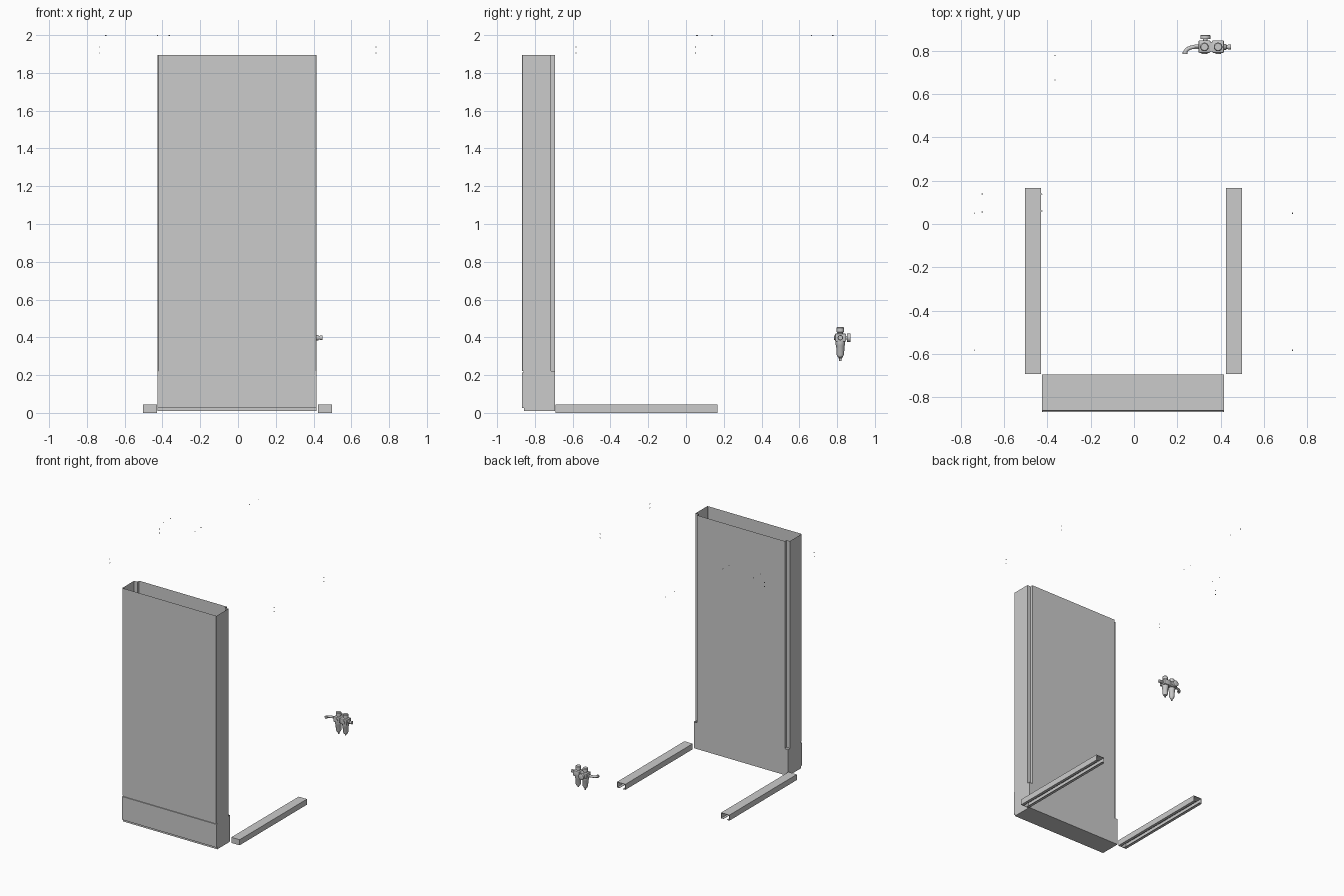
import bpy, bmesh
from math import radians
from mathutils import Vector

if "Cube" in bpy.data.objects:
    bpy.data.objects.remove(bpy.data.objects["Cube"])


def finish(name, bm, smooth=False):
    bmesh.ops.recalc_face_normals(bm, faces=bm.faces[:])
    me = bpy.data.meshes.new(name)
    bm.to_mesh(me)
    bm.free()
    ob = bpy.data.objects.new(name, me)
    bpy.context.collection.objects.link(ob)
    if smooth:
        bpy.ops.object.select_all(action='DESELECT')
        ob.select_set(True)
        bpy.context.view_layer.objects.active = ob
        bpy.ops.object.shade_smooth_by_angle(angle=radians(35))
    return ob


def stack(name, loops, floor=False, cap=False):
    """Join equal-length point loops into a sheet shell."""
    bm = bmesh.new()
    rows = [[bm.verts.new(p) for p in loop] for loop in loops]
    n = len(rows[0])
    for a, b in zip(rows, rows[1:]):
        for i in range(n):
            j = (i + 1) % n
            bm.faces.new((a[i], a[j], b[j], b[i]))
    if floor:
        bm.faces.new(rows[0])
    if cap:
        bm.faces.new(rows[-1])
    return finish(name, bm)


def box(name, x0, x1, y0, y1, z0, z1, bevel=0.0):
    bm = bmesh.new()
    bmesh.ops.create_cube(bm, size=1)
    for v in bm.verts:
        v.co = Vector(((x0 + x1) / 2 + v.co.x * (x1 - x0),
                       (y0 + y1) / 2 + v.co.y * (y1 - y0),
                       (z0 + z1) / 2 + v.co.z * (z1 - z0)))
    if bevel:
        bmesh.ops.bevel(bm, geom=bm.edges[:], offset=bevel, segments=2,
                        profile=0.5, affect='EDGES')
    return finish(name, bm, bool(bevel))


def turned(name, profile, origin, axis='Z', sides=32):
    """Solid of revolution from (radius, height) pairs along an axis."""
    bm = bmesh.new()
    rot = Vector((0, 0, 1)).rotation_difference(
        Vector({'X': (1, 0, 0), 'Y': (0, 1, 0), 'Z': (0, 0, 1)}[axis]))
    vs = [bm.verts.new((r, 0, h)) for r, h in profile]
    edges = [bm.edges.new(p) for p in zip(vs, vs[1:])]
    bmesh.ops.spin(bm, geom=vs + edges, cent=(0, 0, 0), axis=(0, 0, 1),
                   angle=radians(360), steps=sides)
    bmesh.ops.remove_doubles(bm, verts=bm.verts[:], dist=1e-5)
    for v in bm.verts:
        v.co = rot @ v.co + Vector(origin)
    return finish(name, bm, True)


# Cabinet column: base with kick recess and panel groove, notched upper shell
XL, XR, YF, YB, TOP = -0.425, 0.416, -0.868, -0.694, 1.895
levels = [(0.01, YF + 0.01), (0.027, YF + 0.01), (0.027, YF), (0.214, YF),
          (0.214, YF + 0.007), (0.223, YF + 0.007), (0.223, YF)]
stack("cabinet_base", [[(XL, f, z), (XR, f, z), (XR, YB, z), (XL, YB, z)]
                       for z, f in levels[:-1]], floor=True)
W, D, C = 0.03, 0.022, 0.003
outline = [(XL, YF + C), (XL + C, YF), (XR - C, YF), (XR, YF + C),
           (XR, YB - D), (XR - W, YB - D), (XR - W, YB),
           (XL + W, YB), (XL + W, YB - D), (XL, YB - D)]
stack("cabinet_upper_shell", [[(x, y, z) for x, y in outline] for z in (0.223, TOP)])
box("panel_seam_return", XL + C, XR - C, YF, YF + 0.007, 0.223, 0.2235)

# Floor rails: inverted lipped channels, closed at the cabinet end
T, LIP, H = 0.003, 0.022, 0.045
for side, x0, x1 in (("left", -0.504, -0.43), ("right", 0.424, 0.498)):
    prof = [(x0 + LIP, 0), (x0, 0), (x0, H), (x1, H), (x1, 0), (x1 - LIP, 0),
            (x1 - LIP, T), (x1 - T, T), (x1 - T, H - T), (x0 + T, H - T),
            (x0 + T, T), (x0 + LIP, T)]
    stack(side + "_floor_rail", [[(x, y, z) for x, z in prof] for y in (-0.691, 0.167)],
          floor=True, cap=True)
    box(side + "_rail_end_plate", x0, x1, -0.691, -0.688, 0, H)

# Air filter unit: two heads, knobs and bowls
AY, AZ = 0.817, 0.398
for name, x, drop in (("regulator", 0.325, 0.008), ("lubricator", 0.388, 0.0)):
    box(name + "_head", x - 0.027, x + 0.027, AY - 0.027, AY + 0.03,
        0.377, 0.42, 0.004)
    turned(name + "_knob", [(0, 0.415), (0.014, 0.415), (0.014, 0.426), (0.02, 0.428),
                            (0.02, 0.45), (0.016, 0.455), (0, 0.455)], (x, AY, 0))
    turned(name + "_bowl", [(0, 0.38), (0.025, 0.38), (0.025, 0.36), (0.022, 0.355),
                            (0.02, 0.31), (0.014, 0.297), (0.006, 0.294 - drop),
                            (0.006, 0.284 - drop), (0, 0.284 - drop)], (x, AY, 0))
    turned(name + "_front_cap", [(0, -0.033), (0.013, -0.033), (0.013, -0.02),
                                 (0, -0.02)], (x, AY, AZ), 'Y')
box("unit_joining_clamp", 0.35, 0.363, AY - 0.022, AY + 0.022, 0.38, 0.417)
turned("pressure_gauge", [(0, 0.025), (0.01, 0.025), (0.01, 0.036), (0.023, 0.036),
                          (0.023, 0.053), (0.019, 0.055), (0, 0.055)],
       (0.329, AY, AZ), 'Y')
turned("outlet_fitting", [(0, 0), (0.014, 0), (0.014, 0.012), (0.009, 0.013),
                          (0.009, 0.02), (0.012, 0.021), (0.012, 0.034), (0, 0.034)],
       (0.413, AY, AZ), 'X')
turned("inlet_nut", [(0, 0), (0.012, 0), (0.012, 0.022), (0, 0.022)],
       (0.278, AY, AZ), 'X', 6)

# Curved inlet pipe with end collar
cu = bpy.data.curves.new("inlet_elbow", 'CURVE')
cu.dimensions = '3D'
cu.bevel_depth = 0.009
cu.bevel_resolution = 4
cu.use_fill_caps = True
sp = cu.splines.new('BEZIER')
sp.bezier_points.add(1)
for p, co, h in zip(sp.bezier_points, ((0.285, AY, AZ), (0.235, 0.79, AZ)),
                    ((-0.025, 0, 0), (-0.006, -0.018, 0))):
    p.co = co
    p.handle_right = Vector(co) + Vector(h)
    p.handle_left = Vector(co) - Vector(h)
bpy.context.collection.objects.link(bpy.data.objects.new("inlet_elbow", cu))
turned("inlet_collar", [(0, -0.005), (0.012, -0.005), (0.012, 0.005), (0, 0.005)],
       (0.235, 0.789, AZ), 'Y')

# Loose fixing screws left around the upper frame
disc = [(0, -0.002), (0.003, -0.002), (0.003, 0.002), (0, 0.002)]
for x in (-0.735, 0.731):
    for y in (-0.583, 0.05):
        for z in (1.905, 1.937):
            turned("side_screw", disc, (x, y, z), 'X', 12)
for x, y in ((-0.70, 0.055), (-0.70, 0.138), (-0.426, 0.06), (-0.426, 0.138),
             (-0.364, 0.665), (-0.364, 0.777)):
    turned("top_screw", disc, (x, y, 1.998), 'Z', 12)
